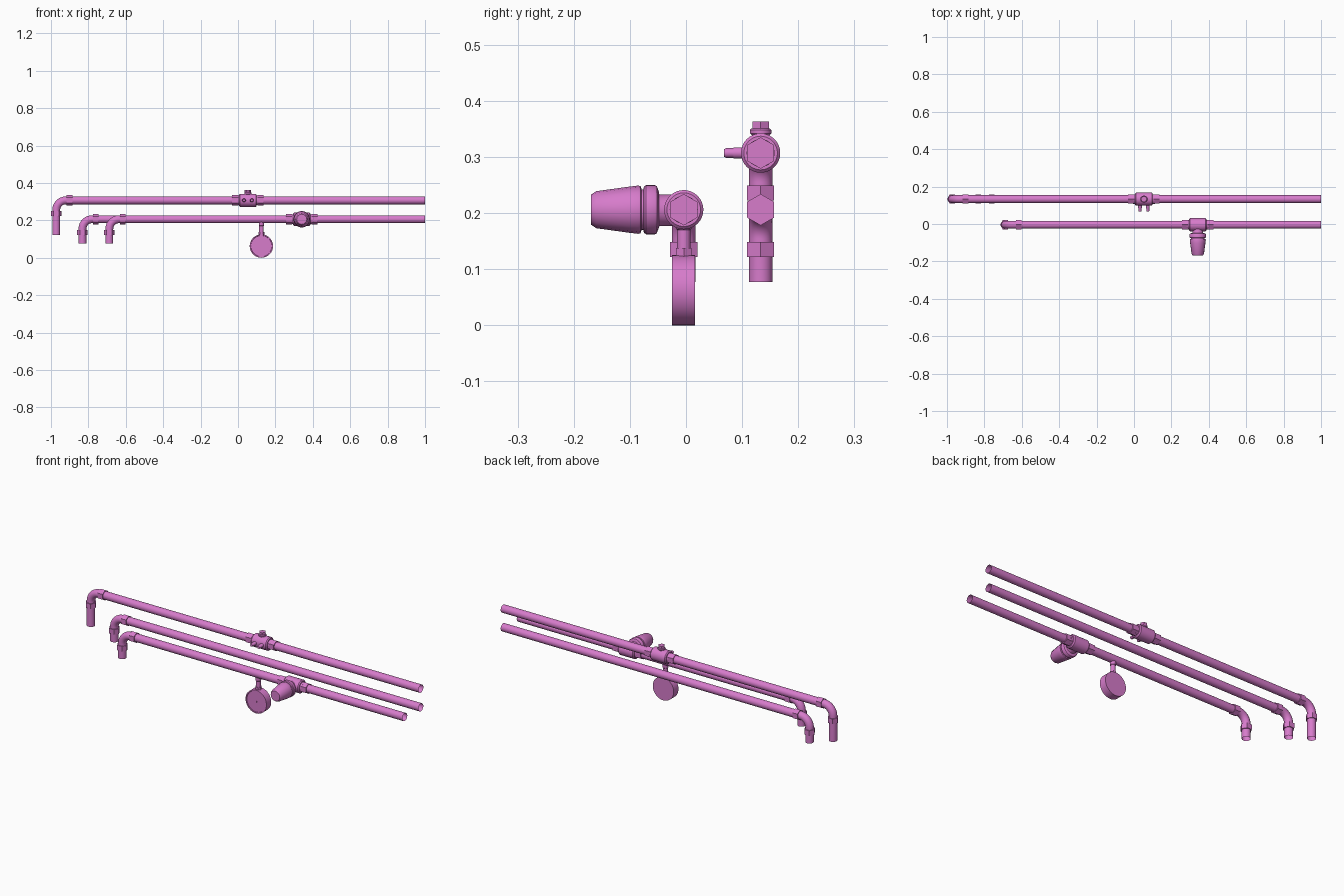
import bpy, bmesh
from math import sin, cos, pi

if "Cube" in bpy.data.objects:
    bpy.data.objects.remove(bpy.data.objects["Cube"])

mat = bpy.data.materials.new("pink")
mat.diffuse_color = (0.68, 0.2, 0.6, 1)
mat.use_nodes = True
mat.node_tree.nodes["Principled BSDF"].inputs["Base Color"].default_value = mat.diffuse_color


def finish(name, bm, smooth=True):
    bmesh.ops.recalc_face_normals(bm, faces=bm.faces)
    me = bpy.data.meshes.new(name)
    bm.to_mesh(me)
    bm.free()
    me.materials.append(mat)
    ob = bpy.data.objects.new(name, me)
    bpy.context.collection.objects.link(ob)
    if smooth:
        bpy.ops.object.select_all(action='DESELECT')
        ob.select_set(True)
        bpy.context.view_layer.objects.active = ob
        bpy.ops.object.shade_smooth_by_angle(angle=0.6)
    return ob


def skin(bm, rings, caps=True):
    n = len(rings[0])
    for a, b in zip(rings, rings[1:]):
        for i in range(n):
            j = (i + 1) % n
            bm.faces.new((a[i], a[j], b[j], b[i]))
    if caps:
        bm.faces.new(rings[0])
        bm.faces.new(rings[-1])


def lathe(name, axis, centre, profile, sides=32, smooth=True):
    """profile: (radius, distance along axis) pairs, ends capped."""
    bm = bmesh.new()
    rings = []
    for r, d in profile:
        ring = []
        for i in range(sides):
            u, v = r * cos(2 * pi * i / sides), r * sin(2 * pi * i / sides)
            p = {'X': (d, v, u), 'Y': (u, d, v), 'Z': (u, v, d)}[axis]
            ring.append(bm.verts.new([p[k] + centre[k] for k in range(3)]))
        rings.append(ring)
    skin(bm, rings)
    return finish(name, bm, smooth)


def hex_nut(name, axis, centre, length):
    h, c = length / 2, 0.003
    lathe(name, axis, centre, [(0.028, -h), (0.028, h)], 6, False)


PIPE_R, BEND = 0.021, 0.052


def bent_pipe(name, x, y, z, bottom):
    """Open tube running along x, turning down at its left end, with elbow nuts."""
    path = [(x, bottom, 0.0)]
    for k in range(11):
        t = pi / 2 * k / 10
        path.append((x + BEND * (1 - cos(t)), z - BEND * (1 - sin(t)), t))
    path.append((1.0, z, pi / 2))
    bm = bmesh.new()
    rings = []
    for px, pz, t in path:
        ring = []
        for i in range(24):
            a = 2 * pi * i / 24
            u, v = PIPE_R * cos(a), PIPE_R * sin(a)
            ring.append(bm.verts.new((px - u * cos(t), y + v, pz + u * sin(t))))
        rings.append(ring)
    skin(bm, rings, caps=False)
    finish(name, bm)
    hex_nut(name + "_elbow_nut_top", 'X', (x + 0.071, y, z), 0.03)
    hex_nut(name + "_elbow_nut_low", 'Z', (x, y, z - 0.071), 0.027)


def valve_body(name, x, y, z):
    """Round body on a pipe with a hex nut at each end."""
    h, r, c = 0.047, 0.035, 0.005
    lathe(name, 'X', (x, y, z),
          [(0.025, -h - 0.012), (0.025, -h), (r - c, -h), (r, -h + c),
           (r, h - c), (r - c, h), (0.025, h), (0.025, h + 0.012)])
    for side, s in (("left", -1), ("right", 1)):
        hex_nut(f"{name}_nut_{side}", 'X', (x + s * 0.068, y, z), 0.033)


# pipes
YB, YF, ZH, ZL = 0.133, -0.004, 0.307, 0.206
bent_pipe("upper_pipe", -0.972, YB, ZH, 0.123)
bent_pipe("lower_back_pipe", -0.832, YB, ZL, 0.077)
bent_pipe("lower_front_pipe", -0.688, YF, ZL, 0.077)

# test port block on the upper pipe
bx = 0.053
valve_body("port_block", bx, YB, ZH)
lathe("port_cap_collar", 'Z', (bx, YB, ZH),
      [(0.015, 0.02), (0.015, 0.031), (0.019, 0.035), (0.019, 0.041), (0.016, 0.044)])
lathe("port_cap", 'Z', (bx, YB, ZH), [(0.017, 0.04), (0.017, 0.056)], 6, False)
for side, s in (("left", -1), ("right", 1)):
    lathe(f"test_port_{side}", 'Y', (bx + s * 0.021, YB, ZH),
          [(0.01, -0.02), (0.01, -0.047), (0.0085, -0.05), (0.0085, -0.062),
           (0.007, -0.065)], 16)

# control valve with tapered knob on the front pipe
vx = 0.341
valve_body("control_valve", vx, YF, ZL)
lathe("valve_neck", 'Y', (vx, 0, ZL - 0.001),
      [(0.028, -0.01), (0.028, -0.046), (0.031, -0.052)])
lathe("knob_ring", 'Y', (vx, 0, ZL),
      [(0.031, -0.048), (0.042, -0.052), (0.044, -0.056), (0.044, -0.071), (0.041, -0.075),
       (0.036, -0.076), (0.036, -0.08)])
lathe("knob", 'Y', (vx, 0, ZL),
      [(0.036, -0.079), (0.042, -0.081), (0.043, -0.085), (0.041, -0.102),
       (0.033, -0.160), (0.027, -0.169)], 16)

# dial gauge hanging under the front pipe
gx = 0.125
lathe("gauge_stem", 'Z', (gx, YF, 0),
      [(0.012, 0.11), (0.012, 0.17), (0.014, 0.172), (0.014, 0.195)], 16)
lathe("gauge_stem_nut", 'Z', (gx, YF, 0), [(0.016, 0.118), (0.016, 0.138)], 6, False)
lathe("gauge_dial", 'Y', (gx, 0, 0.0625),
      [(0.056, -0.022), (0.057, -0.025), (0.0625, -0.025), (0.0625, 0.016)], 48)
lathe("gauge_hub", 'Y', (gx, 0, 0.0625), [(0.004, -0.021), (0.004, -0.025)], 12)
